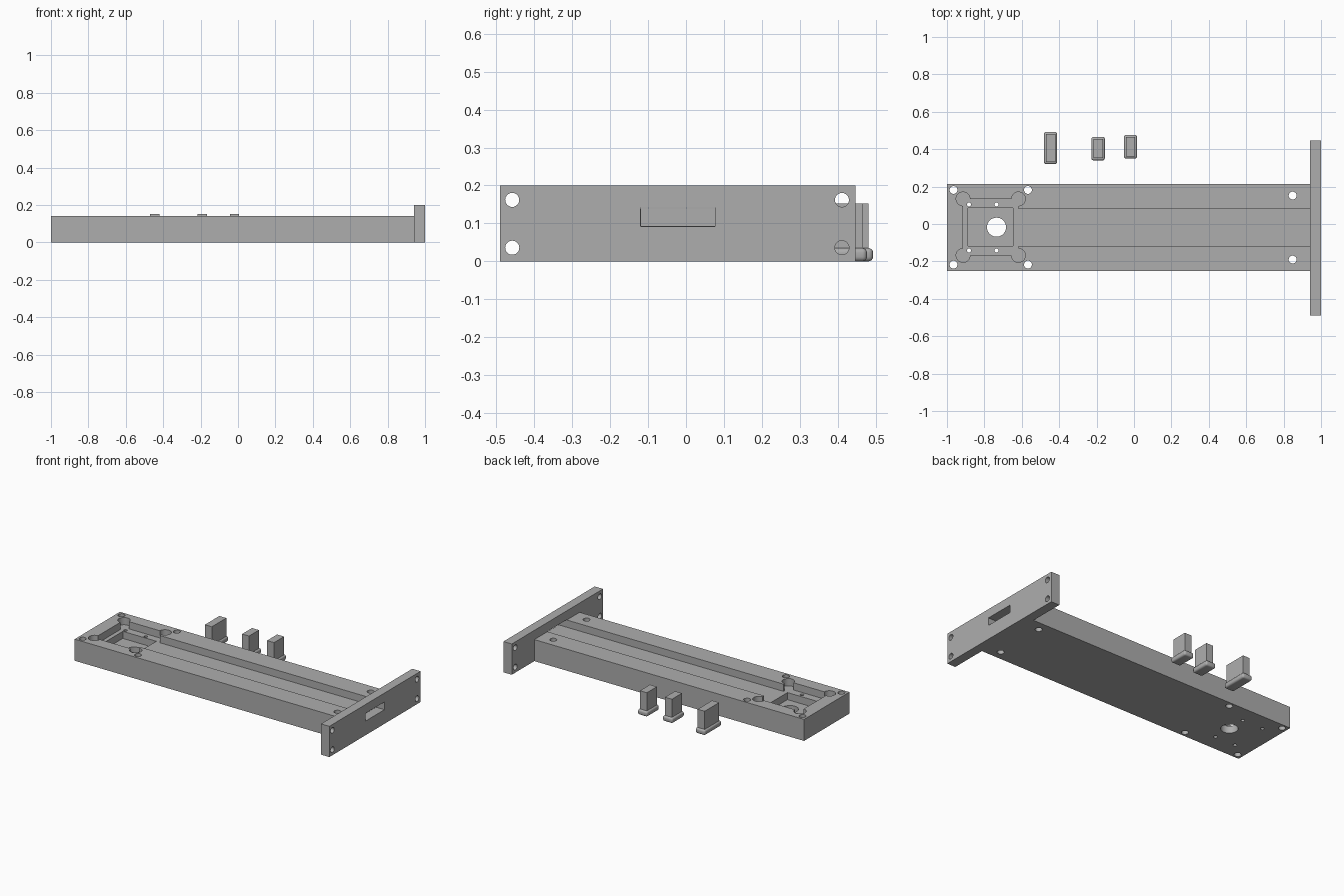
import bpy, bmesh, math

if "Cube" in bpy.data.objects:
    bpy.data.objects.remove(bpy.data.objects["Cube"])

grey = bpy.data.materials.new("machined grey")
grey.diffuse_color = (0.42, 0.42, 0.42, 1)
grey.use_nodes = True
grey.node_tree.nodes["Principled BSDF"].inputs["Base Color"].default_value = grey.diffuse_color


def finish(ob, name):
    ob.name = ob.data.name = name
    ob.data.materials.clear()
    ob.data.materials.append(grey)
    return ob


def box(name, x0, x1, y0, y1, z0, z1):
    bpy.ops.mesh.primitive_cube_add(size=1, location=((x0 + x1) / 2, (y0 + y1) / 2, (z0 + z1) / 2))
    ob = bpy.context.object
    ob.scale = (x1 - x0, y1 - y0, z1 - z0)
    bpy.ops.object.transform_apply(location=True, scale=True)
    return finish(ob, name)


def rod(name, x, y, r, z0, z1):
    bpy.ops.mesh.primitive_cylinder_add(vertices=32, radius=r, depth=z1 - z0, location=(x, y, (z0 + z1) / 2))
    return finish(bpy.context.object, name)


def cut(target, cutters):
    for c in cutters:
        bpy.context.view_layer.objects.active = target
        m = target.modifiers.new("cut", 'BOOLEAN')
        m.operation, m.solver, m.object = 'DIFFERENCE', 'EXACT', c
        bpy.ops.object.modifier_apply(modifier=m.name)
        bpy.data.objects.remove(c, do_unlink=True)


def shade(ob):
    bpy.ops.object.select_all(action='DESELECT')
    ob.select_set(True)
    bpy.context.view_layer.objects.active = ob
    bpy.ops.object.shade_smooth_by_angle(angle=math.radians(30))


# Long body with cable channel and motor pocket
floor, top = 0.093, 0.14
body = box("body", -1, 0.94, -0.25, 0.215, 0, top)
cutters = [box("channel", -0.70, 0.96, -0.118, 0.08, floor, 0.3),
           box("pocket", -0.914, -0.618, -0.168, 0.134, floor, 0.3),
           box("deep_pocket", -0.888, -0.647, -0.118, 0.085, 0.047, 0.3),
           rod("shaft_hole", -0.735, -0.017, 0.051, -0.1, 0.3)]
for x in (-0.914, -0.618):                       # corner reliefs
    for y in (-0.168, 0.134):
        cutters.append(rod("relief", x, y, 0.037, floor, 0.3))
for x in (-0.882, -0.735):                       # small motor screw holes
    for y in (-0.142, 0.104):
        cutters.append(rod("screw", x, y, 0.011, -0.1, 0.3))
for x, ys in ((-0.965, (-0.217, 0.182)), (-0.567, (-0.217, 0.182)), (0.848, (-0.19, 0.152))):
    for y in ys:                                 # mounting holes
        cutters.append(rod("bolt", x, y, 0.021, -0.1, 0.3))
cut(body, cutters)
shade(body)

# End plate with slot and four bolt holes
plate = box("end_plate", 0.94, 1, -0.49, 0.447, 0, 0.2)
cutters = [box("slot", 0.9, 1.1, -0.12, 0.076, 0.092, 0.142)]
for y in (-0.458, 0.411):
    for z in (0.036, 0.162):
        c = rod("plate_hole", 0, 0, 0.0185, -0.1, 0.1)
        c.rotation_euler = (0, math.pi / 2, 0)
        c.location = (0.97, y, z)
        cutters.append(c)
bpy.context.view_layer.update()
cut(plate, cutters)
shade(plate)

# Three loose plugs: rounded foot with an upright stem
for i, (x, hw, y0, y1) in enumerate(((-0.446, 0.035, 0.320, 0.493),
                                     (-0.192, 0.036, 0.340, 0.466),
                                     (-0.019, 0.035, 0.350, 0.477)), 1):
    foot = box(f"plug_foot_{i}", x - hw, x + hw, y0, y1, 0, 0.035)
    b = foot.modifiers.new("round", 'BEVEL')
    b.width, b.segments = 0.012, 4
    bpy.ops.object.modifier_apply(modifier=b.name)
    shade(foot)
    box(f"plug_stem_{i}", x - 0.025, x + 0.025, y0 + 0.012, y1 - 0.012, 0.02, 0.153)
